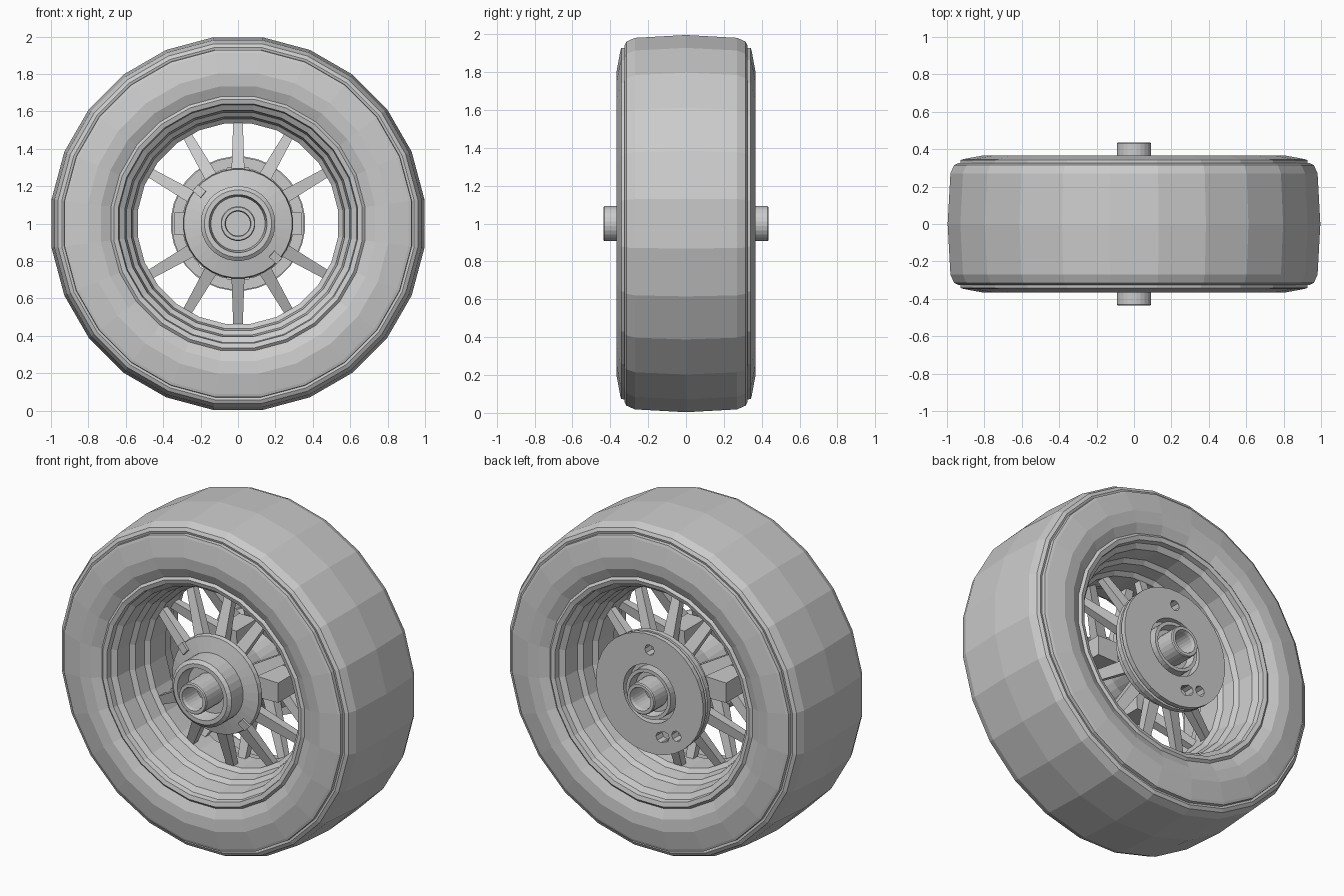
import bpy, bmesh
from math import sin, cos, pi, radians
from mathutils import Vector

if "Cube" in bpy.data.objects:
    bpy.data.objects.remove(bpy.data.objects["Cube"])

CZ = 1.0  # axle height


def finish(name, bm):
    bmesh.ops.recalc_face_normals(bm, faces=bm.faces)
    me = bpy.data.meshes.new(name)
    bm.to_mesh(me)
    bm.free()
    ob = bpy.data.objects.new(name, me)
    bpy.context.collection.objects.link(ob)
    return ob


def lathe(name, profile, sides=24, closed=True):
    """Spin (radius, y) points around the axle."""
    bm = bmesh.new()
    rings = []
    for r, y in profile:
        ring = []
        for i in range(sides):
            a = 2 * pi * (i + 0.5) / sides
            ring.append(bm.verts.new((r * cos(a), y, CZ + r * sin(a))))
        rings.append(ring)
    n = len(rings)
    for k in range(n if closed else n - 1):
        p, q = rings[k], rings[(k + 1) % n]
        for i in range(sides):
            j = (i + 1) % sides
            bm.faces.new((p[i], p[j], q[j], q[i]))
    return finish(name, bm)


def mirrored(half):
    """Half profile from the middle (y=0) towards +y, mirrored to both sides."""
    return [(r, -y) for r, y in reversed(half)] + [p for p in half if p[1] > 0]


def strut(bm, a, b, side, wa, wb, ta, tb):
    """Tapered bar from a to b; w = width along 'side', t = thickness across it."""
    a, b, side = Vector(a), Vector(b), Vector(side).normalized()
    up = (b - a).normalized().cross(side)
    ends = []
    for p, w, t in ((a, wa, ta), (b, wb, tb)):
        ends.append([bm.verts.new(p + side * w / 2 * s + up * t / 2 * u)
                     for s, u in ((-1, -1), (1, -1), (1, 1), (-1, 1))])
    p, q = ends
    bm.faces.new(p)
    bm.faces.new(q[::-1])
    for i in range(4):
        j = (i + 1) % 4
        bm.faces.new((p[i], p[j], q[j], q[i]))


# Tyre: crowned tread, groove at the shoulder, bulging sidewall
lathe("tyre", mirrored([
    (1.005, 0), (0.99, 0.27), (0.97, 0.315), (0.95, 0.325), (0.937, 0.322),
    (0.935, 0.342), (0.92, 0.347), (0.81, 0.367), (0.74, 0.36), (0.685, 0.335)]), closed=False)

# Rim: rolled lip, stepped barrel and narrow centre band
lathe("rim", mirrored([
    (0.54, 0), (0.54, 0.075), (0.565, 0.095), (0.575, 0.17), (0.60, 0.19),
    (0.61, 0.29), (0.64, 0.31), (0.645, 0.34), (0.67, 0.347), (0.685, 0.335)]), closed=False)

# Spokes: ten directions, paired front and back
bm = bmesh.new()
for k in range(12):
    if k in (0, 6):
        continue
    a = radians(30 * k)
    d, side = Vector((cos(a), 0, sin(a))), (-sin(a), 0, cos(a))
    for s in (-1, 1):
        strut(bm, d * 0.20 + Vector((0, s * 0.17, CZ)), d * 0.55 + Vector((0, s * 0.05, CZ)),
              side, 0.075, 0.05, 0.06, 0.04)
finish("spokes", bm)

# Hub lugs on the four quarters
bm = bmesh.new()
for k in range(4):
    a = k * pi / 2
    d = Vector((cos(a), 0, sin(a)))
    end = 0.34 if k % 2 == 0 else 0.30
    strut(bm, d * 0.15 + Vector((0, 0, CZ)), d * end + Vector((0, 0, CZ)),
          (-sin(a), 0, cos(a)), 0.13, 0.12, 0.2, 0.2)
finish("hub_lugs", bm)

# Hub: front flange, open front cup, core and back collar
lathe("hub", [
    (0.08, -0.27), (0.145, -0.27), (0.155, -0.36), (0.18, -0.36), (0.2, -0.345),
    (0.2, -0.235), (0.29, -0.215), (0.295, -0.19), (0.27, -0.165), (0.21, -0.15),
    (0.19, 0), (0.21, 0.15), (0.30, 0.20), (0.30, 0.29), (0.1, 0.29)], 32)

# Small ribs on the front flange
bm = bmesh.new()
for a in (radians(140), radians(-42)):
    d = Vector((cos(a), 0, sin(a)))
    strut(bm, d * 0.24 + Vector((0, -0.22, CZ)), d * 0.295 + Vector((0, -0.21, CZ)),
          (-sin(a), 0, cos(a)), 0.045, 0.045, 0.04, 0.04)
finish("flange_ribs", bm)

# Brake disc at the back, with a groove round its edge and a recessed centre
disc = lathe("brake_disc", [
    (0.175, 0.27), (0.355, 0.27), (0.355, 0.30), (0.335, 0.305), (0.335, 0.318),
    (0.36, 0.322), (0.36, 0.35), (0.175, 0.35)], 32)
lathe("back_collar", [(0.08, 0.28), (0.15, 0.28), (0.15, 0.36), (0.13, 0.36), (0.12, 0.31), (0.08, 0.31)], 32)

# Bolt holes in the disc
for x, z in ((0, 0.265), (-0.18, -0.21), (-0.075, -0.245), (-0.1, -0.235)):
    bpy.ops.mesh.primitive_cylinder_add(vertices=8, radius=0.032, depth=0.2,
                                        location=(x, 0.35, CZ + z), rotation=(pi / 2, 0, 0))
    cutter = bpy.context.object
    cutter.name = "hole_cutter"
    cutter.hide_render = True
    cutter.hide_set(True)
    mod = disc.modifiers.new("hole", 'BOOLEAN')
    mod.object = cutter
    mod.solver = 'EXACT'

# Hollow axle running right through
lathe("axle", mirrored([(0.093, 0), (0.093, 0.43), (0.088, 0.437), (0.07, 0.437), (0.065, 0.42), (0.065, 0.30)])
      , 24, closed=False)
# Plugs closing the axle bore
for s, name in ((-1, "front_axle_plug"), (1, "back_axle_plug")):
    lathe(name, [(0.065, s * 0.30), (0.001, s * 0.30)], 24, closed=False)
